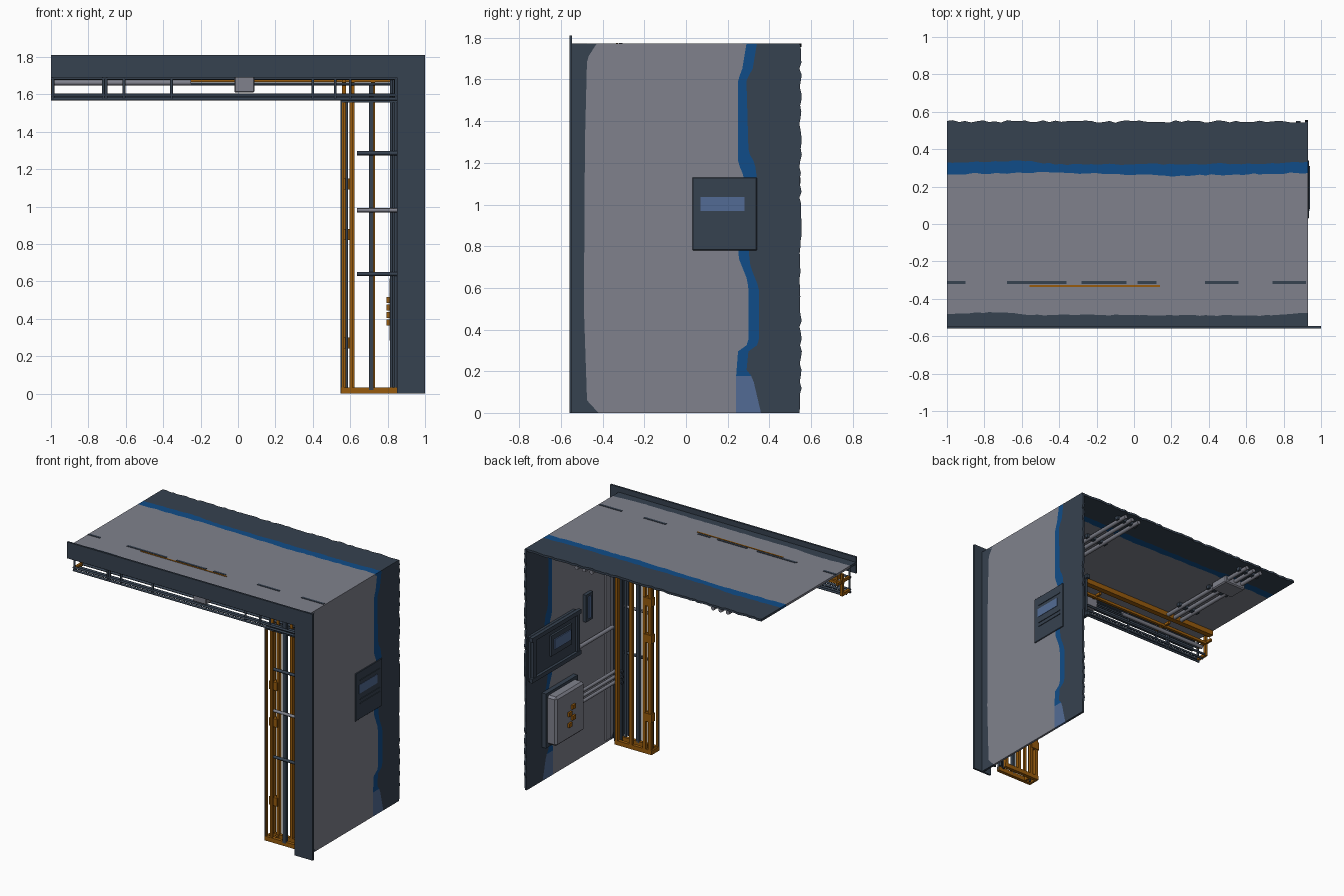
import bpy, bmesh, random
from mathutils import Vector

if "Cube" in bpy.data.objects:
    bpy.data.objects.remove(bpy.data.objects["Cube"])

random.seed(4)


def mat(name, r, g, b):
    m = bpy.data.materials.new(name)
    m.diffuse_color = (r, g, b, 1)
    m.use_nodes = True
    m.node_tree.nodes["Principled BSDF"].inputs["Base Color"].default_value = m.diffuse_color
    return m


SLATE = mat("slate", .037, .054, .080)
GREY = mat("grey", .215, .222, .265)
BLUE = mat("blue", .005, .073, .25)
PALE = mat("pale_blue", .086, .148, .30)
ORANGE = mat("orange", .31, .105, .004)


def finish(name, bm, mats):
    me = bpy.data.meshes.new(name)
    bm.to_mesh(me)
    bm.free()
    for m in mats:
        me.materials.append(m)
    ob = bpy.data.objects.new(name, me)
    bpy.context.collection.objects.link(ob)
    return ob


def box(name, x0, x1, y0, y1, z0, z1, m, bevel=0):
    bm = bmesh.new()
    bmesh.ops.create_cube(bm, size=1)
    for v in bm.verts:
        v.co = ((x0 + x1) / 2 + v.co.x * (x1 - x0), (y0 + y1) / 2 + v.co.y * (y1 - y0),
                (z0 + z1) / 2 + v.co.z * (z1 - z0))
    if bevel:
        bmesh.ops.bevel(bm, geom=bm.edges[:], offset=bevel, segments=1, affect='EDGES')
    return finish(name, bm, [m])


def rod(name, a, b, r, m):
    a, b = Vector(a), Vector(b)
    bm = bmesh.new()
    bmesh.ops.create_cone(bm, cap_ends=True, segments=10, radius1=r, radius2=r, depth=(b - a).length)
    q = (b - a).to_track_quat('Z', 'Y')
    for v in bm.verts:
        v.co = q @ v.co + (a + b) / 2
    for f in bm.faces:
        f.smooth = len(f.verts) == 4
    return finish(name, bm, [m])


def lerp(pts, t):
    for (t0, v0), (t1, v1) in zip(pts, pts[1:]):
        if t <= t1:
            return v0 + (v1 - v0) * (t - t0) / (t1 - t0)
    return pts[-1][1]


def sheet(name, t0, t1, lines, place, rule, n=60):
    """Thin sheet: coloured strips between wavy boundary lines."""
    bm = bmesh.new()
    rows = []
    for i in range(n + 1):
        t = t0 + (t1 - t0) * i / n
        rows.append([bm.verts.new(place(t, lerp(l, t) + random.uniform(-j, j))) for l, j in lines])
    for i in range(n):
        for k in range(len(lines) - 1):
            f = bm.faces.new((rows[i][k], rows[i + 1][k], rows[i + 1][k + 1], rows[i][k + 1]))
            f.material_index = rule(k, t0 + (t1 - t0) * (i + .5) / n)
    bmesh.ops.recalc_face_normals(bm, faces=bm.faces)
    ob = finish(name, bm, [SLATE, GREY, BLUE, PALE])
    s = ob.modifiers.new("thickness", 'SOLIDIFY')
    s.thickness, s.offset = .016, 0
    return ob


# Side wall sheet with worn paint bands
blue_in = [(0, .24), (.17, .24), (.3, .25), (.33, .3), (.6, .3), (.65, .29), (.75, .25), (1.13, .28),
           (1.2, .25), (1.6, .25), (1.65, .27), (1.77, .29)]
blue_out = [(0, .36), (.17, .32), (.2, .29), (.3, .3), (.33, .35), (.6, .35), (.7, .31), (.78, .3),
            (1.13, .34), (1.2, .33), (1.25, .3), (1.6, .29), (1.65, .32), (1.77, .34)]
side_front = [(0, -.42), (.06, -.475), (.5, -.49), (1.3, -.485), (1.7, -.475), (1.77, -.43)]
sheet("side_wall", 0, 1.77,
      [([(0, -.55), (2, -.55)], 0), (side_front, 0), (blue_in, 0), (blue_out, 0), ([(0, .55), (2, .55)], .006)],
      lambda t, y: (.922, y, t),
      lambda k, t: 3 if k == 2 and t < .17 else (0, 1, 2, 0)[k])

# Roof sheet with the same bands
sheet("roof", -1, .93,
      [([(-1, -.55), (1, -.55)], 0), ([(-1, -.48), (-.7, -.47), (-.6, -.485), (.7, -.49), (1, -.47)], .003),
       ([(-1, .265), (-.5, .275), (.2, .258), (1, .275)], .004),
       ([(-1, .325), (-.6, .34), (-.4, .318), (.6, .322), (1, .335)], .004),
       ([(-1, .548), (1, .548)], .007)],
      lambda t, y: (t, y, 1.764), lambda k, t: (0, 1, 2, 0)[k])

# Front L-shaped flange
bm = bmesh.new()
outline = [(-1, 1.69), (.85, 1.69), (.85, 0), (1, 0), (1, 1.81), (-1, 1.81)]
face = bm.faces.new([bm.verts.new((x, -.56, z)) for x, z in outline])
ext = bmesh.ops.extrude_face_region(bm, geom=[face])
for v in ext["geom"]:
    if isinstance(v, bmesh.types.BMVert):
        v.co.y += .014
bmesh.ops.recalc_face_normals(bm, faces=bm.faces)
finish("front_flange", bm, [SLATE])

# Beam rails poking through the roof
for x0, x1 in [(-.68, -.36), (-.28, -.04), (.02, .12), (.38, .56), (.74, .92), (-1, -.9)]:
    box("roof_wear", x0, x1, -.322, -.304, 1.765, 1.775, SLATE)
box("roof_wear_orange", -.56, .14, -.336, -.326, 1.765, 1.775, ORANGE)

# Recessed control plate on the outside of the wall
box("outer_control_plate", .925, .936, .03, .34, .78, 1.13, SLATE, .003)
box("outer_control_screen", .93, .939, .07, .28, .97, 1.035, PALE)
for z in (.89, .92, 1.06):
    box("outer_control_ridge", .93, .941, .08, .31, z, z + .008, SLATE)

# Control panel inside
box("inner_control_plate", .885, .92, .0, .53, .79, 1.13, SLATE, .008)
for z in (.80, 1.10):
    box("inner_control_rail", .865, .89, -.02, .55, z, z + .03, SLATE)
for y in (-.01, .50):
    box("inner_control_post", .868, .89, y, y + .03, .8, 1.12, SLATE)
box("inner_control_bezel", .87, .89, .08, .32, .91, 1.06, SLATE)
box("inner_control_screen", .863, .871, .1, .29, .95, 1.025, PALE)
box("wall_light_mount", .89, .92, -.19, -.11, .99, 1.19, SLATE)
box("wall_light", .883, .891, -.165, -.135, 1.01, 1.17, PALE)

# Junction box with switches
box("junction_box", .81, .92, .02, .35, .27, .63, GREY, .015)
box("junction_box_mount", .88, .918, -.0, .37, .25, .65, SLATE)
for y, z in [(.16, .50), (.20, .46), (.16, .42), (.20, .38)]:
    box("switch", .795, .812, y - .018, y + .018, z - .015, z + .015, ORANGE)

# Wall pipes
for z in (.45, .49, .53):
    rod("wall_pipe", (.86, .03, z), (.86, -.42, z), .012, GREY)
    box("wall_pipe_clamp", .81, .865, -.43, -.41, z - .008, z + .008, SLATE)
rod("wall_pipe", (.89, 0, .84), (.89, -.42, .84), .014, GREY)

# Column: orange frame behind, dark rods in front
for x in (.555, .60, .71, .825):
    box("column_back_rail", x, x + .022, -.41, -.385, 0, 1.74, ORANGE)
for x in (.56, .603):
    box("column_front_orange_rail", x - .008, x + .008, -.478, -.462, .02, 1.57, ORANGE)
rod("column_edge_rod", (.553, -.475, 0), (.553, -.475, 1.57), .005, SLATE)
rod("column_edge_rod", (.582, -.44, 0), (.582, -.44, 1.57), .007, SLATE)
box("column_middle_rail", .70, .725, -.48, -.455, .02, 1.65, SLATE)
for x, y in [(.82, -.47), (.843, -.47), (.83, -.43), (.87, -.42), (.895, -.45)]:
    rod("column_inner_rod", (x, y, .01), (x, y, 1.69), .009, SLATE)
box("column_wall_strip", .905, .92, -.42, -.36, .02, 1.7, GREY)
for x in (.55, .605):
    box("column_foot_bar", x, x + .015, -.48, -.385, 0, .03, ORANGE)
for y in (-.48, -.41):
    box("column_foot", .55, .85, y, y + .025, 0, .032, ORANGE)
    box("column_cap", .55, .85, y, y + .025, 1.555, 1.575, SLATE)
for z, m in [(.64, SLATE), (.98, GREY), (1.285, SLATE)]:
    rod("column_rung", (.635, -.49, z), (.85, -.49, z), .011, m)
for z in (.3, .88, 1.15):
    box("column_clamp", .548, .612, -.42, -.38, z - .06, z + .0, ORANGE)

# Roof beam: orange upper rails and dark lower rods
box("beam_back_rail", -1, .9, -.37, -.33, 1.72, 1.757, ORANGE)
box("beam_lower_back_rail", -.98, .85, -.40, -.38, 1.665, 1.685, ORANGE)
for y, z in [(-.485, 1.595), (-.485, 1.575), (-.44, 1.582), (-.40, 1.59), (-.485, 1.685)]:
    rod("beam_rod", (-1, y, z), (.85, y, z), .008, SLATE)
rod("beam_pipe", (-.98, -.43, 1.662), (-.25, -.43, 1.662), .014, GREY)
rod("beam_pipe", (-.25, -.43, 1.655), (.85, -.43, 1.655), .007, SLATE)
for x in (-.99, -.72, -.705, -.61, -.355, .40, .52, .60, .845):
    rod("beam_strut", (x, -.485, 1.575), (x, -.485, 1.75), .008, SLATE)
for x in (-.99, -.61, .02, .52):
    box("beam_cross_bar", x - .008, x + .008, -.485, -.34, 1.675, 1.695, ORANGE)
box("beam_end_frame", -1, -.98, -.41, -.39, 1.58, 1.74, ORANGE)
box("beam_end_sill", -1, -.98, -.48, -.39, 1.58, 1.6, ORANGE)
box("beam_corner_bar", .62, .82, -.41, -.39, 1.665, 1.69, ORANGE)
box("beam_junction_box", -.02, .088, -.495, -.42, 1.61, 1.695, GREY, .006)

# Ceiling pipes in two groups of three
for start in (-.71, .40):
    for i in range(3):
        x = start + i * .06
        rod("ceiling_pipe", (x, -.36, 1.735), (x, .53, 1.735), .015, GREY)
    for y in (-.2, .12, .45):
        box("ceiling_pipe_clamp", start - .03, start + .15, y, y + .03, 1.73, 1.757, SLATE)
box("ceiling_box", -.74, -.56, .18, .33, 1.70, 1.757, GREY, .008)
